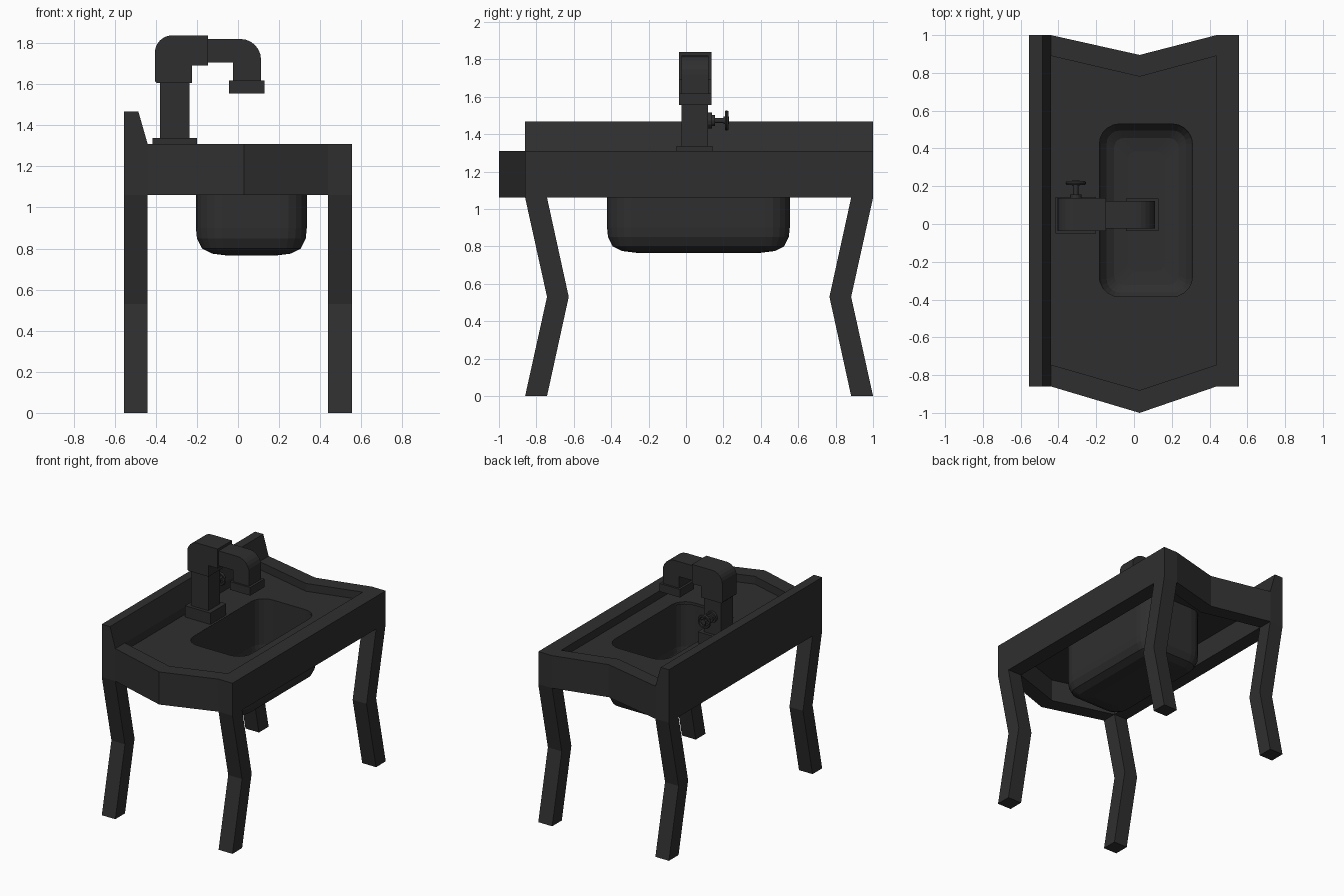
import bpy, bmesh, math
from mathutils import Vector, Matrix

if "Cube" in bpy.data.objects:
    bpy.data.objects.remove(bpy.data.objects["Cube"])

mat = bpy.data.materials.new("dark grey")
mat.diffuse_color = (0.028, 0.028, 0.028, 1)
mat.use_nodes = True
mat.node_tree.nodes["Principled BSDF"].inputs["Base Color"].default_value = mat.diffuse_color


def finish(name, bm):
    bmesh.ops.recalc_face_normals(bm, faces=bm.faces)
    me = bpy.data.meshes.new(name)
    bm.to_mesh(me)
    bm.free()
    ob = bpy.data.objects.new(name, me)
    bpy.context.collection.objects.link(ob)
    me.materials.append(mat)
    return ob


def prism(name, pts, axis, lo, hi):
    """Extrude a 2D outline along an axis (x: pts are y,z; y: x,z; z: x,y)."""
    def place(p, t):
        return {"x": (t, *p), "y": (p[0], t, p[1]), "z": (*p, t)}[axis]
    bm = bmesh.new()
    a = [bm.verts.new(place(p, lo)) for p in pts]
    b = [bm.verts.new(place(p, hi)) for p in pts]
    bm.faces.new(a)
    bm.faces.new(b)
    n = len(pts)
    for i in range(n):
        j = (i + 1) % n
        bm.faces.new((a[i], a[j], b[j], b[i]))
    return finish(name, bm)


def box(name, x0, x1, y0, y1, z0, z1):
    return prism(name, [(x0, y0), (x1, y0), (x1, y1), (x0, y1)], "z", z0, z1)


def arc(cx, cy, r, a0, a1, n):
    return [(cx + r * math.cos(math.radians(a0 + (a1 - a0) * i / n)),
             cy + r * math.sin(math.radians(a0 + (a1 - a0) * i / n)))
            for i in range(n + 1)]


def rounded_rect(x0, x1, y0, y1, r, n=5):
    return (arc(x1 - r, y1 - r, r, 0, 90, n) + arc(x0 + r, y1 - r, r, 90, 180, n)
            + arc(x0 + r, y0 + r, r, 180, 270, n) + arc(x1 - r, y0 + r, r, 270, 360, n))


BOT, TOP, FLOOR = 1.06, 1.31, 1.25

# Side rails; the left one rises into the sloped splashback
prism("splashback_rail", [(-.555, BOT), (-.44, BOT), (-.44, TOP), (-.485, 1.467), (-.555, 1.467)],
      "y", -.86, 1)
box("right_rail", .437, .555, -.86, 1, BOT, TOP)

# V-shaped end rails
prism("front_rail", [(-.44, -.86), (.03, -1), (.437, -.86), (.437, -.745), (.03, -.88), (-.44, -.745)],
      "z", BOT, TOP)
prism("back_rail", [(-.44, 1), (.03, .895), (.437, 1), (.437, .89), (.03, .78), (-.44, .89)],
      "z", BOT, TOP)

# Sunken counter with an opening for the basin
opening = rounded_rect(-.185, .31, -.385, .53, .11)
edge = [(-.44, -.745), (.03, -.88), (.437, -.745), (.437, .89), (.03, .78), (-.44, .89)]
bm = bmesh.new()
edges = []
for loop in (edge, opening):
    vs = [bm.verts.new((x, y, FLOOR)) for x, y in loop]
    edges += [bm.edges.new((vs[i], vs[(i + 1) % len(vs)])) for i in range(len(vs))]
bmesh.ops.triangle_fill(bm, edges=edges, use_beauty=True)
ext = bmesh.ops.extrude_face_region(bm, geom=list(bm.faces), use_keep_orig=True)
bmesh.ops.translate(bm, vec=(0, 0, -.02),
                    verts=[v for v in ext["geom"] if isinstance(v, bmesh.types.BMVert)])
finish("counter", bm)

# Basin: outer shell up, over the lip, and down the inside
outer = [(.16, .765), (.08, .775), (.03, .80), (.005, .85), (0, .90), (0, FLOOR - .01)]
inner = [(.022, FLOOR), (.022, .90), (.03, .86), (.06, .82), (.10, .795), (.17, .785)]
bm = bmesh.new()
rings = []
for d, z in outer + inner:
    pts = rounded_rect(-.205 + d, .335 - d, -.422 + d, .555 - d, max(.13 - d, .05))
    rings.append([bm.verts.new((x, y, z)) for x, y in pts])
for a, b in zip(rings, rings[1:]):
    for i in range(len(a)):
        j = (i + 1) % len(a)
        bm.faces.new((a[i], a[j], b[j], b[i]))
bm.faces.new(rings[0])
bm.faces.new(rings[-1])
finish("basin", bm)

# Four bent legs, knees pointing inwards
for end, y, s in (("front", -.86, 1), ("back", 1, -1)):
    path = [(0, 0), (.117, 0), (.233, .53), (.117, BOT), (0, BOT), (.117, .53)]
    pts = [(y + s * dy, z) for dy, z in path]
    for side, x0, x1 in (("left", -.555, -.44), ("right", .437, .555)):
        prism(f"{end}_{side}_leg", pts, "x", x0, x1)

# Tap: base plate, riser, two elbows and nozzle
box("tap_base", -.415, -.2, -.05, .143, FLOOR, 1.337)
box("tap_riser", -.38, -.235, -.025, .118, 1.337, 1.63)
prism("tap_elbow", [(-.225, 1.605), (-.225, 1.69), (-.147, 1.69), (-.147, 1.838)]
      + arc(-.32, 1.753, .085, 90, 180, 6) + [(-.405, 1.615), (-.395, 1.605)], "y", -.037, .137)
prism("tap_spout", [(-.15, 1.82), (-.15, 1.705), (-.025, 1.705), (-.025, 1.6), (.112, 1.6)]
      + arc(.012, 1.72, .1, 0, 90, 6), "y", -.025, .121)
box("tap_nozzle", -.043, .13, -.038, .136, 1.555, 1.617)

# Valve: collar, stem and spoked wheel
VX, VZ = -.308, 1.473


def disc(name, r, y0, y1, n=12):
    return prism(name, [(VX + x, VZ + z) for x, z in arc(0, 0, r, 0, 360, n)[:-1]], "y", y0, y1)


disc("valve_collar", .043, .115, .138)
disc("valve_nut", .03, .138, .155)
disc("valve_stem", .014, .15, .222)
disc("valve_hub", .02, .2, .23)
box("wheel_spoke_flat", VX - .045, VX + .045, .208, .224, VZ - .008, VZ + .008)
box("wheel_spoke_upright", VX - .008, VX + .008, .208, .224, VZ - .045, VZ + .045)
bpy.ops.mesh.primitive_torus_add(major_segments=16, minor_segments=6, major_radius=.044,
                                 minor_radius=.011, location=(VX, .217, VZ),
                                 rotation=(math.pi / 2, 0, 0))
wheel = bpy.context.object
wheel.name = "valve_wheel"
wheel.data.materials.append(mat)
